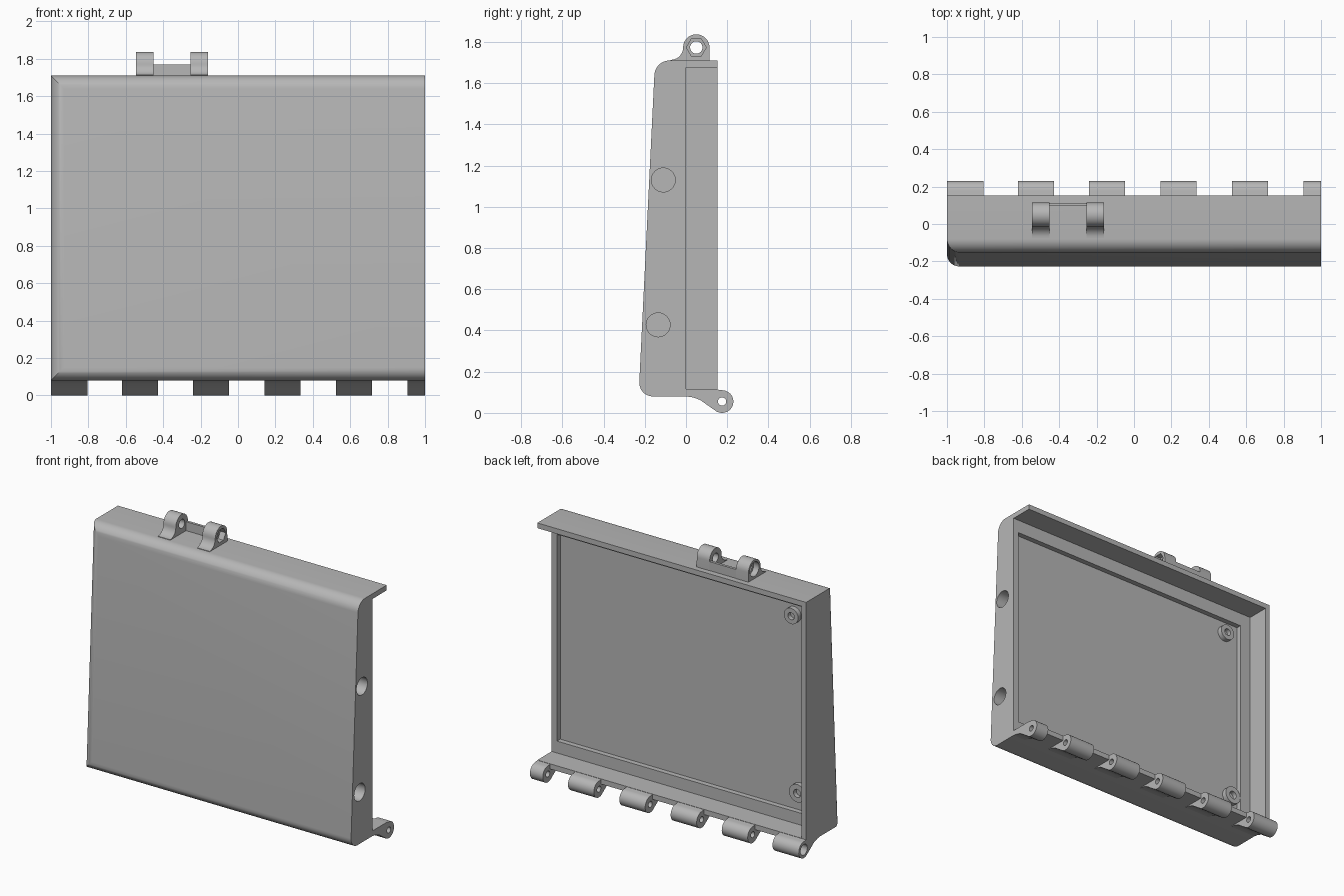
import bpy, bmesh
from math import cos, sin, radians

if "Cube" in bpy.data.objects:
    bpy.data.objects.remove(bpy.data.objects["Cube"], do_unlink=True)

# One plain grey for the whole casing
grey = bpy.data.materials.new("casing grey")
grey.use_nodes = True
COLOUR = (0.47, 0.47, 0.47, 1)
grey.diffuse_color = COLOUR
grey.node_tree.nodes["Principled BSDF"].inputs["Base Color"].default_value = COLOUR


def arc(cy, cz, r, start, end, n=16):
    angles = [radians(start + (end - start) * i / n) for i in range(n + 1)]
    return [(cy + r * cos(a), cz + r * sin(a)) for a in angles]


def disc(cy, cz, r, n=32):
    return arc(cy, cz, r, 0, 360, n)[:-1]


def rect(y0, y1, z0, z1):
    return [(y0, z0), (y1, z0), (y1, z1), (y0, z1)]


def prism(name, outline, x0, x1, round_front=0):
    """Extrude a (y, z) outline along x."""
    bm = bmesh.new()
    face = bm.faces.new([bm.verts.new((x0, y, z)) for y, z in outline])
    res = bmesh.ops.extrude_face_region(bm, geom=[face])
    verts = [g for g in res["geom"] if isinstance(g, bmesh.types.BMVert)]
    bmesh.ops.translate(bm, verts=verts, vec=(x1 - x0, 0, 0))
    bmesh.ops.recalc_face_normals(bm, faces=bm.faces)
    if round_front:
        # Front top, front bottom and the closed front side edge
        edges = [e for e in bm.edges if all(v.co.y < 0 for v in e.verts)
                 and not all(v.co.x > x1 - 0.01 for v in e.verts)]
        bmesh.ops.bevel(bm, geom=edges, offset=round_front, segments=10,
                        profile=0.5, affect='EDGES', clamp_overlap=True)
    mesh = bpy.data.meshes.new(name)
    bm.to_mesh(mesh)
    bm.free()
    mesh.materials.append(grey)
    obj = bpy.data.objects.new(name, mesh)
    bpy.context.collection.objects.link(obj)
    return obj


def select(obj):
    bpy.ops.object.select_all(action='DESELECT')
    obj.select_set(True)
    bpy.context.view_layer.objects.active = obj


def cut(obj, *cutters):
    select(obj)
    for cutter in cutters:
        cutter.hide_render = True
        mod = obj.modifiers.new("cut", 'BOOLEAN')
        mod.operation, mod.solver, mod.object = 'DIFFERENCE', 'EXACT', cutter
        bpy.ops.object.modifier_apply(modifier=mod.name)
        bpy.data.objects.remove(cutter, do_unlink=True)


def drill(obj, cy, cz, r, x0, x1, n=32):
    cut(obj, prism("drill", disc(cy, cz, r, n), x0, x1))


def smooth(obj):
    select(obj)
    bpy.ops.object.shade_smooth_by_angle(angle=radians(30))


# Tapered casing, rounded at the front, open at the back and the left end
BOTTOM, TOP, BACK, WALL = 0.08, 1.71, 0.152, 0.035
casing = prism("casing", [(-0.23, BOTTOM), (BACK, BOTTOM), (BACK, TOP), (-0.15, TOP)],
               -1, 1, round_front=0.07)
cut(casing,
    prism("cavity", rect(0, 0.3, BOTTOM + WALL, TOP - WALL), -1 + WALL, 1.1),
    prism("recess", rect(-0.035, 0.1, 0.195, 1.585), -0.885, 0.96))
for cy, cz in ((-0.11, 1.13), (-0.135, 0.427)):
    drill(casing, cy, cz, 0.058, 0.7, 1.1)
smooth(casing)


# Screw bosses inside the recess, turned to face the back
def boss(name, x, z, r):
    ring = prism(name, disc(0, 0, r), -0.04, 0.0)
    drill(ring, 0, 0, r * 0.45, -0.03, 0.05)
    ring.rotation_euler.z = radians(90)
    ring.location = (x, -0.002, z)
    smooth(ring)


boss("upper_screw_boss", -0.78, 1.5, 0.053)
boss("lower_screw_boss", -0.825, 0.32, 0.06)

# Hinge knuckles along the bottom back edge
PIN_Y, PIN_Z = 0.175, 0.055
arm = ([(0, 0.09), (0, 0.08), (0.035, 0.075), (0.07, 0.062), (0.105, 0.037)]
       + arc(PIN_Y, PIN_Z, 0.055, 230, 450, 24) + [(0.145, 0.114), (0.145, 0.09)])
spans = [(-1, -0.805), (-0.62, -0.427), (-0.24, -0.047),
         (0.143, 0.335), (0.525, 0.717), (0.905, 1)]
for i, (x0, x1) in enumerate(spans):
    knuckle = prism(f"hinge_knuckle_{i + 1}", arm, x0, x1)
    drill(knuckle, PIN_Y, PIN_Z, 0.02, x0 - 0.1, x1 + 0.1)
    if i == 0:
        drill(knuckle, PIN_Y, PIN_Z, 0.036, x0 - 0.1, x0 + 0.05)
    smooth(knuckle)

# Latch lugs on the top, one with a nut pocket and one with a round pocket
LUG_Y, LUG_Z = 0.05, 1.773
lug_outline = ([(0.115, 1.7)] + arc(LUG_Y, LUG_Z, 0.064, 0, 180)
               + arc(-0.074, LUG_Z, 0.06, 0, -90, 10) + [(-0.074, 1.7)])
for name, x0, x1, pocket, sides in (("left_latch_lug", -0.255, -0.16, (-0.2, -0.1), 6),
                                    ("right_latch_lug", -0.545, -0.453, (-0.6, -0.505), 32)):
    lug = prism(name, lug_outline, x0, x1)
    drill(lug, LUG_Y, LUG_Z, 0.03, x0 - 0.05, x1 + 0.05)
    drill(lug, LUG_Y, LUG_Z, 0.048, *pocket, n=sides)
    smooth(lug)

# Thin web joining the two lugs
prism("latch_web", rect(0.095, 0.113, 1.7, 1.77), -0.46, -0.25)
